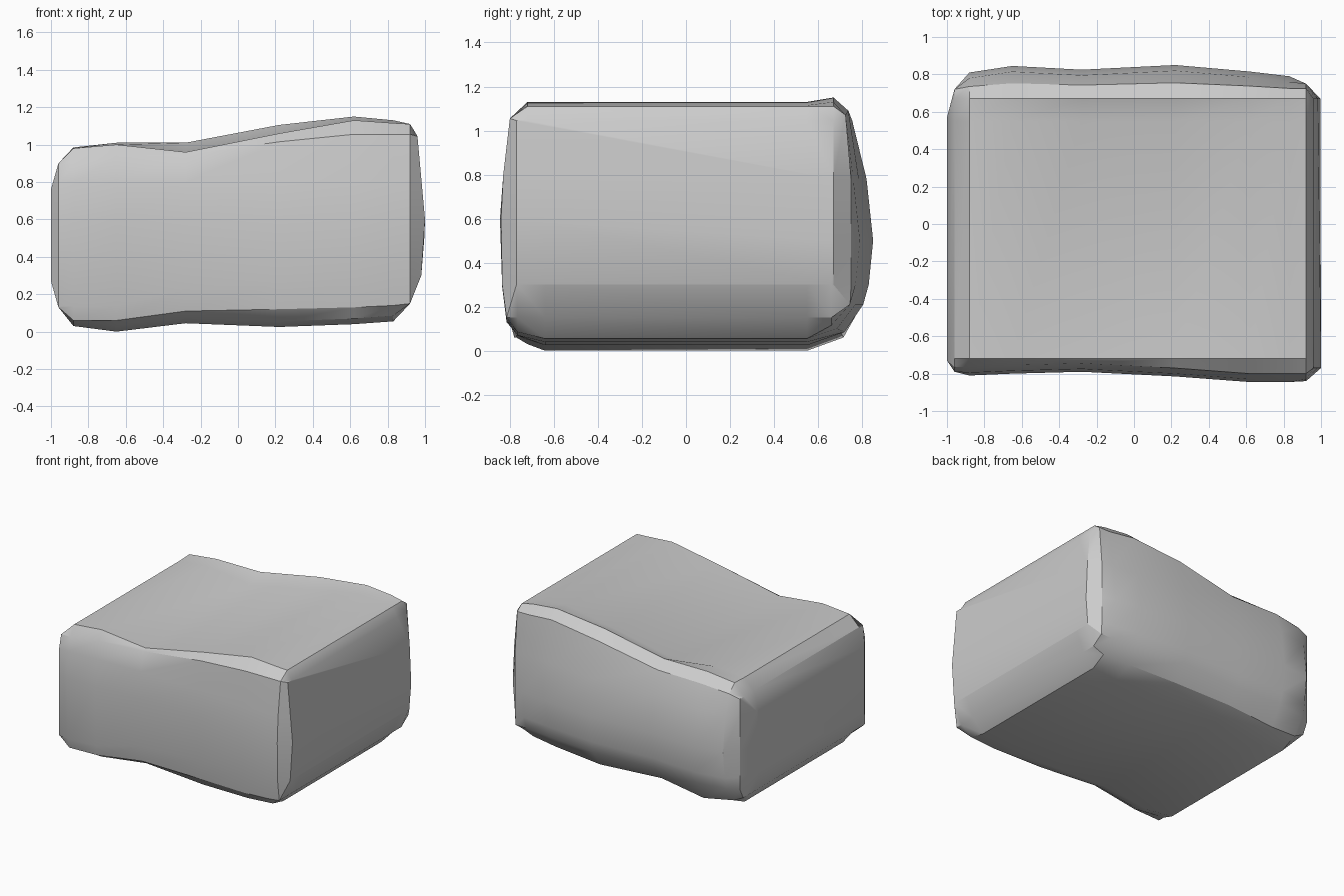
import bpy, bmesh

if "Cube" in bpy.data.objects:
    bpy.data.objects.remove(bpy.data.objects["Cube"])

# Stations along the block: x, bottom z, top-front z, top-rear z,
# lower bevel z, front face bottom z, front face top z, front y, back y
STATIONS = [
    (-0.88, 0.03, 0.98, 0.985, 0.06, 0.135, 0.90, -0.81, 0.81),
    (-0.65, 0.0, 1.0, 1.01, 0.06, 0.14, 0.93, -0.80, 0.845),
    (-0.28, 0.045, 0.96, 1.01, 0.11, 0.23, 0.945, -0.79, 0.825),
    (0.22, 0.025, 1.06, 1.105, 0.12, 0.265, 1.015, -0.815, 0.85),
    (0.62, 0.04, 1.13, 1.15, 0.13, 0.29, 1.055, -0.845, 0.815),
    (0.83, 0.055, 1.115, 1.13, 0.14, 0.30, 1.055, -0.845, 0.79),
]


def section(zb, zt, zr, l1, l2, zu, yf, yb):
    """Bevelled cross-section as (y, z), from bottom front up and over to the back."""
    return [(-0.64, zb), (yf + 0.08, zb + 0.03), (yf + 0.03, l1), (yf + 0.01, l2),
            (yf, 0.6), (yf + 0.015, 0.8), (yf + 0.045, zu), (-0.72, zt), (0.55, zt),
            (0.67, zr), (0.66 + (yb - 0.66) * 0.5, zr - 0.06), (yb - 0.03, 0.78),
            (yb, 0.5), (yb - 0.02, 0.3), (yb - 0.045, 0.21),
            (yb - 0.13, zb + 0.06), (0.55, zb)]


def clamped(x_of_z, sec, y0, y1, z0, z1):
    """Shrink a section into a rectangle for the bevelled ends."""
    pts = [(min(max(y, y0), y1), min(max(z, z0), z1)) for y, z in sec]
    return [(x_of_z(z), y, z) for y, z in pts]


def right_x(z):
    """Slight bulge of the right end."""
    return 0.98 + 0.02 * (z - 0.3) / 0.25 if z < 0.55 else 1.0 - 0.04 * max(0, z - 0.6) / 0.44


left, right = section(*STATIONS[0][1:]), section(*STATIONS[-1][1:])
rings = [clamped(lambda z: -1.0, left, -0.73, 0.57, 0.27, 0.76),
         clamped(lambda z: -0.96, left, -0.79, 0.72, 0.13, 0.90)]
for s in STATIONS:
    rings.append([(s[0], y, z) for y, z in section(*s[1:])])
rings.append(clamped(lambda z: 0.92, right, -0.84, 0.75, 0.15, 1.11))
rings.append(clamped(right_x, right, -0.77, 0.67, 0.30, 1.045))

# Loft the body and close both ends with strips
bm = bmesh.new()
loops = [[bm.verts.new(p) for p in r] for r in rings]
n = len(loops[0])
for a, b in zip(loops, loops[1:]):
    for i in range(n):
        j = (i + 1) % n
        bm.faces.new((a[i], a[j], b[j], b[i]))
for end in (loops[0], loops[-1]):
    for i in range(7):
        bm.faces.new((end[i], end[i + 1], end[n - 2 - i], end[n - 1 - i]))
    bm.faces.new((end[7], end[8], end[9]))
bmesh.ops.remove_doubles(bm, verts=bm.verts, dist=0.002)
bmesh.ops.dissolve_degenerate(bm, edges=bm.edges, dist=0.0005)
bmesh.ops.recalc_face_normals(bm, faces=bm.faces)

mesh = bpy.data.meshes.new("stone_block")
bm.to_mesh(mesh)
bm.free()
block = bpy.data.objects.new("stone_block", mesh)
bpy.context.collection.objects.link(block)
bpy.context.view_layer.objects.active = block
block.select_set(True)
bpy.ops.object.shade_smooth_by_angle(angle=0.5)
